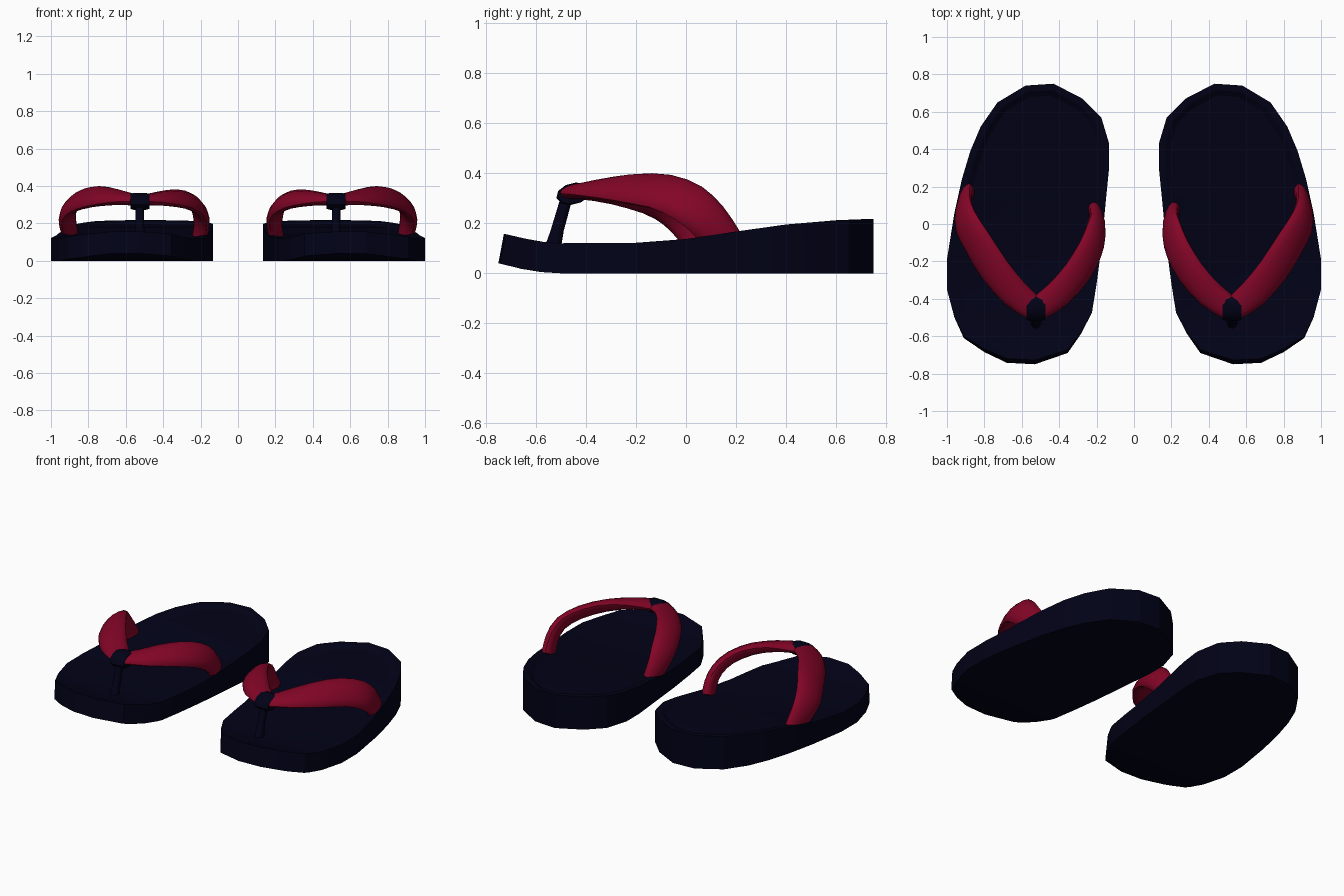
import bpy, bmesh, math
from mathutils import Vector

if "Cube" in bpy.data.objects:
    bpy.data.objects.remove(bpy.data.objects["Cube"])


def material(name, rgb):
    m = bpy.data.materials.new(name)
    m.diffuse_color = (*rgb, 1)
    m.use_nodes = True
    m.node_tree.nodes["Principled BSDF"].inputs["Base Color"].default_value = m.diffuse_color
    return m


NAVY = material("dark navy", (0.0004, 0.0005, 0.0085))
RED = material("crimson", (0.225, 0.0015, 0.02))


def finish(name, bm, mat, angle):
    """Turn a bmesh into an object mirrored into the left shoe."""
    bmesh.ops.recalc_face_normals(bm, faces=bm.faces[:])
    me = bpy.data.meshes.new(name)
    bm.to_mesh(me)
    bm.free()
    me.materials.append(mat)
    me.shade_smooth()
    me.set_sharp_from_angle(angle=math.radians(angle))
    ob = bpy.data.objects.new(name, me)
    bpy.context.collection.objects.link(ob)
    mod = ob.modifiers.new("pair", 'MIRROR')
    mod.use_mirror_merge = False
    return ob


def lerp_table(table, t):
    for (a, va), (b, vb) in zip(table, table[1:]):
        if t <= b:
            return va + (vb - va) * (max(t, a) - a) / (b - a)
    return table[-1][1]


def smooth_path(pts, steps=2):
    """Catmull-Rom interpolation through the points."""
    p = [Vector(q) for q in pts]
    p = [2 * p[0] - p[1]] + p + [2 * p[-1] - p[-2]]
    out = []
    for a, b, c, d in zip(p, p[1:], p[2:], p[3:]):
        for i in range(steps):
            t = i / steps
            out.append(0.5 * (2 * b + (c - a) * t + (2 * a - 5 * b + 4 * c - d) * t * t
                              + (3 * b - a - 3 * c + d) * t ** 3))
    return out + [p[-2]]


def loft(rings):
    bm = bmesh.new()
    vs = [[bm.verts.new(v) for v in r] for r in rings]
    n = len(vs[0])
    for a, b in zip(vs, vs[1:]):
        for i in range(n):
            bm.faces.new((a[i], a[(i + 1) % n], b[(i + 1) % n], b[i]))
    bm.faces.new(vs[0])
    bm.faces.new(vs[-1])
    return bm


# Sole: outline prism with recessed footbed, sliced across and bent to the side profile
OUTLINE = [(0.43, 0.75), (0.58, 0.74), (0.73, 0.65), (0.82, 0.52), (0.875, 0.39),
           (0.92, 0.24), (0.96, 0.06), (1.0, -0.19), (1.0, -0.35), (0.96, -0.5),
           (0.91, -0.61), (0.80, -0.685), (0.68, -0.742), (0.53, -0.75), (0.355, -0.69),
           (0.285, -0.59), (0.225, -0.475), (0.2, -0.32), (0.175, -0.13), (0.15, 0.13),
           (0.133, 0.3), (0.133, 0.43), (0.175, 0.57), (0.275, 0.67)]
TOP = [(-0.745, 0.157), (-0.66, 0.139), (-0.58, 0.126), (-0.5, 0.12), (-0.2, 0.122),
       (0, 0.137), (0.2, 0.167), (0.4, 0.195), (0.6, 0.212), (0.75, 0.218)]
BOTTOM = [(-0.745, 0.04), (-0.66, 0.018), (-0.58, 0.005), (-0.5, 0), (0.75, 0)]
RECESS = [(-0.5, 0.004), (0, 0.009), (0.4, 0.018), (0.75, 0.02)]

bm = bmesh.new()
low = [bm.verts.new((x, y, 0)) for x, y in OUTLINE]
high = [bm.verts.new((x, y, 1)) for x, y in OUTLINE]
bm.faces.new(low)
top = bm.faces.new(high)
for i in range(len(low)):
    j = (i + 1) % len(low)
    bm.faces.new((low[i], low[j], high[j], high[i]))
bmesh.ops.recalc_face_normals(bm, faces=bm.faces[:])
bmesh.ops.inset_region(bm, faces=[top], thickness=0.035)
bmesh.ops.inset_region(bm, faces=[top], thickness=0.03)
for v in top.verts:
    v.co.z = 2
for y, _ in TOP[1:-1]:
    bmesh.ops.bisect_plane(bm, geom=bm.verts[:] + bm.edges[:] + bm.faces[:],
                           plane_co=(0, y, 0), plane_no=(0, 1, 0))
for v in bm.verts:
    x, y, z = v.co
    if z < 0.5:
        v.co.z = lerp_table(BOTTOM, y)
    else:
        v.co.z = lerp_table(TOP, y) - (z - 1) * lerp_table(RECESS, y)
        v.co.y += 0.022 * min(1, max(0, (-y - 0.5) / 0.24))
finish("sole", bm, NAVY, 20)


# Straps: domed band swept along a path, facing away from the foot's axis
def strap(name, pts, widths):
    path = smooth_path(pts)
    rings = []
    for i, p in enumerate(path):
        f = i / (len(path) - 1)
        tan = (path[min(i + 1, len(path) - 1)] - path[max(i - 1, 0)]).normalized()
        nor = p - Vector((0.53, p.y, 0.03))
        nor = (nor - nor.dot(tan) * tan).normalized()
        side = tan.cross(nor)
        w = lerp_table(widths, f)
        thick = lerp_table([(0, 0.8), (0.3, 1), (1, 1)], f)
        ring = []
        for k in range(14):
            a = 2 * math.pi * k / 14
            h = thick * math.sin(a) * (0.042 if math.sin(a) > 0 else 0.032)
            ring.append(p + side * w * math.cos(a) + nor * h)
        rings.append(ring)
    finish(name, loft(rings), RED, 50)


strap("outer_strap", [(0.54, -0.45, 0.32), (0.64, -0.37, 0.332), (0.745, -0.245, 0.338),
                      (0.835, -0.1, 0.325), (0.897, 0.01, 0.28), (0.907, 0.09, 0.21),
                      (0.888, 0.155, 0.125)],
      [(0, 0.065), (0.18, 0.082), (0.4, 0.097), (0.65, 0.097), (1, 0.075)])
strap("inner_strap", [(0.51, -0.45, 0.32), (0.405, -0.375, 0.328), (0.305, -0.26, 0.327),
                      (0.235, -0.135, 0.3), (0.205, -0.04, 0.25), (0.2, 0.02, 0.185),
                      (0.213, 0.06, 0.12)],
      [(0, 0.065), (0.18, 0.078), (0.4, 0.088), (0.65, 0.085), (1, 0.066)])

# Knot: short collar wrapped round the meeting straps
rings = []
for x, s in ((0.474, 0.9), (0.492, 1), (0.558, 1), (0.576, 0.9)):
    rings.append([])
    for k in range(10):
        a = 2 * math.pi * k / 10
        u, w = 0.07 * s * math.cos(a), 0.043 * s * math.sin(a)
        rings[-1].append(Vector((x, -0.45 + u * 0.97 - w * 0.24, 0.318 + u * 0.24 + w * 0.97)))
finish("knot", loft(rings), NAVY, 50)

# Toe post
rings = []
for y, z, r in ((-0.532, 0.105, 0.03), (-0.515, 0.17, 0.024), (-0.475, 0.31, 0.022)):
    rings.append([Vector((0.525 + r * math.cos(k * math.pi / 4),
                          y + 1.1 * r * math.sin(k * math.pi / 4), z)) for k in range(8)])
finish("toe_post", loft(rings), NAVY, 50)
